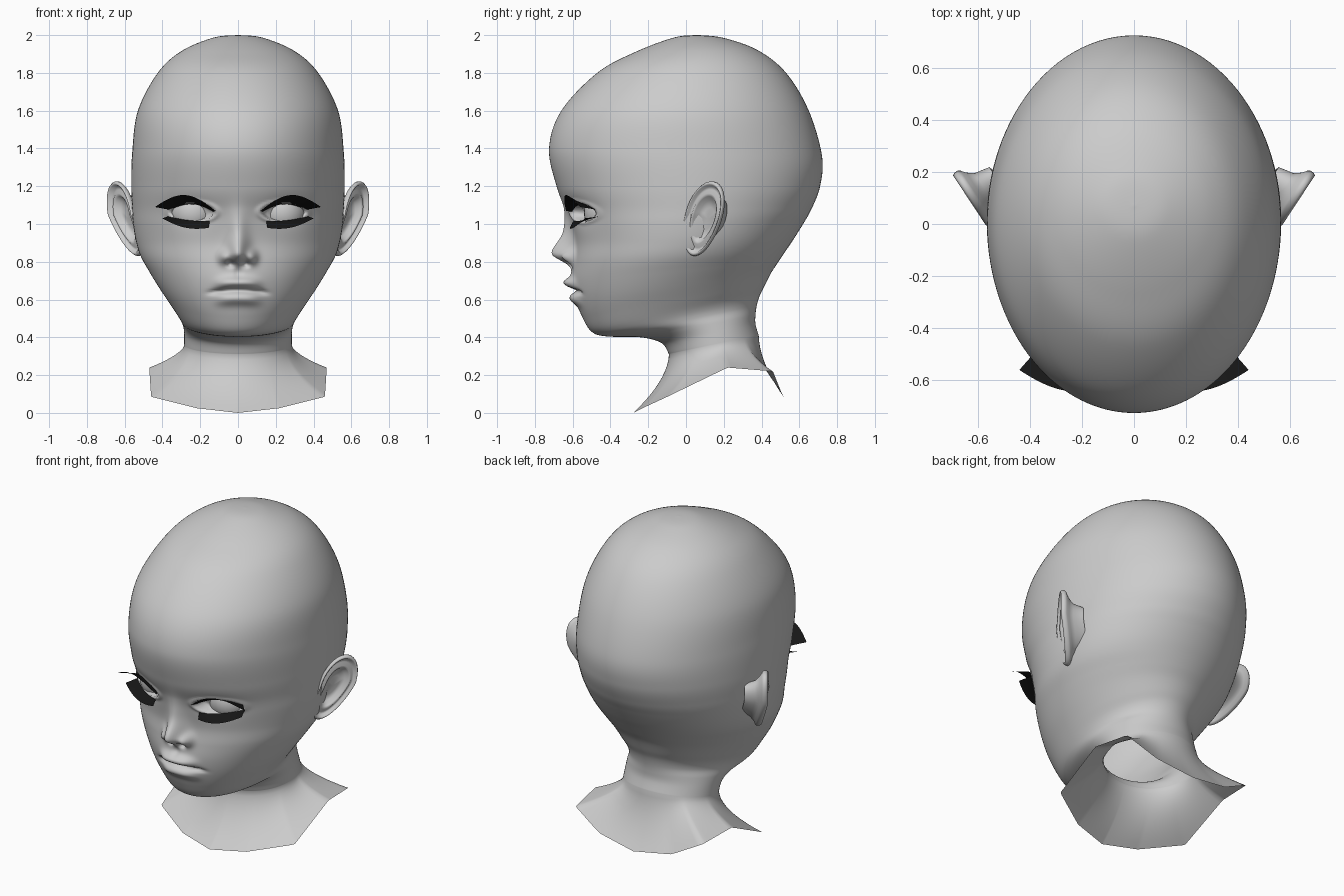
import bpy
import bmesh
import math
from mathutils import Vector

default_cube = bpy.data.objects.get("Cube")
if default_cube:
    bpy.data.objects.remove(default_cube)


def make_material(name, value):
    material = bpy.data.materials.new(name)
    material.use_nodes = True
    colour = (value, value, value, 1.0)
    material.diffuse_color = colour
    shader = material.node_tree.nodes["Principled BSDF"]
    shader.inputs["Base Color"].default_value = colour
    shader.inputs["Roughness"].default_value = 0.6
    return material


skin = make_material("light grey", 0.6)
black = make_material("black", 0.008)


def add_grid(name, rows, material, closed=True, smooth=True):
    """Skin a list of point rows with quads, and weld any collapsed row."""
    bm = bmesh.new()
    grid = [[bm.verts.new(p) for p in row] for row in rows]
    for upper, lower in zip(grid, grid[1:]):
        count = len(upper)
        for i in range(count if closed else count - 1):
            j = (i + 1) % count
            bm.faces.new((upper[i], upper[j], lower[j], lower[i]))
    bmesh.ops.remove_doubles(bm, verts=bm.verts, dist=1e-5)
    bmesh.ops.recalc_face_normals(bm, faces=bm.faces)
    for face in bm.faces:
        face.smooth = smooth
    mesh = bpy.data.meshes.new(name)
    bm.to_mesh(mesh)
    bm.free()
    mesh.materials.append(material)
    obj = bpy.data.objects.new(name, mesh)
    bpy.context.scene.collection.objects.link(obj)
    return obj


def spline(a, b, c, d, t):
    """Smooth curve from b to c, for tuples."""
    return [q + 0.5 * t * (r - p + t * (2 * p - 5 * q + 4 * r - s + t * (3 * (q - r) + s - p)))
            for p, q, r, s in zip(a, b, c, d)]


def bump(value, centre, spread):
    return math.exp(-((value - centre) / spread) ** 2)


def relief(x, z):
    """Forward height of the facial features."""
    side = abs(x)
    # nose bridge, tip, wings and nostrils
    height = 0.03 * bump(x, 0, 0.05) * bump(z, 0.98, 0.1)
    height += 0.113 * bump(x, 0, 0.055) * bump(z, 0.845, 0.09 if z > 0.845 else 0.05)
    height += 0.045 * bump(side, 0.075, 0.028) * bump(z, 0.825, 0.035)
    height -= 0.04 * bump(side, 0.04, 0.018) * bump(z, 0.788, 0.014)
    # muzzle and lips
    lip_z = z + 0.5 * x * x
    lip = math.exp(-(x / 0.11) ** 4)
    height += 0.014 * bump(x, 0, 0.15) * bump(z, 0.7, 0.1)
    height -= 0.01 * bump(x, 0, 0.02) * bump(z, 0.74, 0.03)
    height += 0.042 * lip * bump(lip_z, 0.69, 0.028)
    height -= 0.03 * math.exp(-(x / 0.15) ** 6) * bump(lip_z, 0.648, 0.012)
    height += 0.03 * lip * bump(lip_z, 0.603, 0.03)
    # eye sockets with a lid rim and an almond recess
    almond = ((side - 0.24) / 0.105) ** 2 + ((z - 1.062) / 0.045) ** 2
    height -= 0.02 * bump(side, 0.25, 0.11) * bump(z, 1.06, 0.07)
    height += 0.01 * bump(almond, 1.5, 0.4)
    height -= 0.06 * min(1, max(0, (1.15 - almond) / 0.3))
    return height


# Head and neck sections: front y, front z, back y, back z, half width
sections = [
    (0.07, 2.0, 0.07, 2.0, 0),
    (-0.06, 1.988, 0.2, 1.985, 0.13),
    (-0.27, 1.91, 0.38, 1.92, 0.3),
    (-0.47, 1.8, 0.53, 1.8, 0.425),
    (-0.66, 1.6, 0.65, 1.6, 0.53),
    (-0.725, 1.4, 0.72, 1.36, 0.56),
    (-0.685, 1.2, 0.71, 1.2, 0.565),
    (-0.635, 1.08, 0.665, 1.08, 0.56),
    (-0.61, 1.0, 0.62, 1.0, 0.555),
    (-0.59, 0.9, 0.57, 0.92, 0.54),
    (-0.595, 0.8, 0.53, 0.86, 0.515),
    (-0.595, 0.7, 0.49, 0.8, 0.47),
    (-0.58, 0.6, 0.45, 0.74, 0.42),
    (-0.55, 0.51, 0.415, 0.67, 0.365),
    (-0.5, 0.43, 0.39, 0.62, 0.32),
    (-0.42, 0.405, 0.375, 0.57, 0.3),
    (-0.24, 0.4, 0.368, 0.52, 0.29),
    (-0.13, 0.37, 0.368, 0.47, 0.285),
    (-0.09, 0.31, 0.385, 0.41, 0.285),
]
# Cut edge of the bust: angle from the front, then x, y, z
bust_edge = [
    (0, 0, -0.28, 0), (35, 0.22, -0.23, 0.025), (65, 0.46, -0.1, 0.085),
    (100, 0.47, 0.22, 0.24), (135, 0.44, 0.46, 0.22),
    (155, 0.25, 0.5, 0.12), (180, 0, 0.52, 0.08),
]
SEGMENTS = 160
STEPS = 10
turns = [2 * math.pi * i / SEGMENTS for i in range(SEGMENTS)]
angles = [t - 0.55 * math.sin(t) for t in turns]  # denser towards the face


def section_ring(section):
    yf, zf, yb, zb, width = section
    ring = []
    for angle in angles:
        c = math.cos(angle)
        x = width * math.sin(angle)
        y = (yf + yb + (yf - yb) * c) / 2
        z = (zf + zb + (zf - zb) * c) / 2
        if c > 0 and y < -0.2 and 0.45 < z < 1.3:
            y -= relief(x, z)
        ring.append(Vector((x, y, z)))
    return ring


def edge_point(angle):
    degrees = math.degrees(angle)
    mirror = -1 if degrees > 180 else 1
    degrees = min(degrees, 360 - degrees)
    for a, b in zip(bust_edge, bust_edge[1:]):
        if degrees <= b[0] + 1e-4:
            point = Vector(a[1:]).lerp(Vector(b[1:]), (degrees - a[0]) / (b[0] - a[0]))
            point.x *= mirror
            return point


rings = []
last = len(sections) - 1
for k in range(last):
    around = [sections[min(max(k + n, 0), last)] for n in (-1, 0, 1, 2)]
    rings += [section_ring(spline(*around, i / STEPS)) for i in range(STEPS)]
neck = section_ring(sections[-1])
edge = [edge_point(a) for a in angles]
for i in range(STEPS + 1):
    t = i / STEPS
    ring = []
    for p, q in zip(neck, edge):
        point = p.lerp(q, t ** 1.75)
        point.z = p.z + (q.z - p.z) * t
        ring.append(point)
    rings.append(ring)
add_grid("head_and_neck", rings, skin)

# Ear profile from the bowl out over the rim to the back: scale, outward offset
ear_profile = [
    (0, -0.04), (0.3, -0.045), (0.5, -0.035), (0.6, -0.008), (0.68, 0), (0.78, -0.012),
    (0.86, -0.008), (0.91, 0.01), (0.96, 0.014), (1, 0.004), (1, -0.01), (0.95, -0.02),
    (0.8, -0.035), (0.65, -0.06), (0.55, -0.12),
]


def ear_rows(side):
    rows = []
    for scale, offset in ear_profile:
        row = []
        for i in range(48):
            a = 2 * math.pi * i / 48
            s, c = math.sin(a), math.cos(a)
            y = 0.09 + scale * (0.105 * c * (0.9 + 0.1 * s) + 0.045 * s)
            z = 1.028 + scale * 0.197 * s
            x = 0.555 + 0.66 * y + 0.25 * min(0, z - 1.05)
            row.append((side * (x + 0.82 * offset), y - 0.57 * offset, z))
        rows.append(row)
    return rows


def face_y(x):
    return -0.63 * math.sqrt(1 - (x / 0.555) ** 2) + 0.01


def lash_rows(side, upper):
    """Curved sheet from the lid out to the lash tips."""
    rows = [[], [], []]
    for i in range(25):
        u = i / 24
        arch = math.sin(math.pi * u)
        if upper:
            x = 0.13 + 0.23 * u
            root = Vector((x, face_y(x), 1.065 + 0.01 * u + 0.035 * arch))
            tip = Vector((0.12 + 0.32 * u, -0.635 - 0.02 * arch + 0.075 * u * u,
                          1.07 + 0.02 * u + 0.073 * arch))
        else:
            x = 0.15 + 0.22 * u
            root = Vector((x, face_y(x), 1.015 + 0.025 * u - 0.008 * arch))
            tip = Vector((0.155 + 0.245 * u, -0.615 + 0.08 * u * u,
                          0.98 + 0.05 * u * u - 0.012 * arch))
        middle = root.lerp(tip, 0.5)
        middle.y -= 0.008 * arch
        for row, p in zip(rows, (root, middle, tip)):
            row.append((side * p.x, p.y, p.z))
    return rows


# Paired parts
for side, label in ((1, "left"), (-1, "right")):
    add_grid(label + "_ear", ear_rows(side), skin)
    add_grid(label + "_upper_lash", lash_rows(side, True), black, closed=False)
    add_grid(label + "_lower_lash", lash_rows(side, False), black, closed=False)
    bpy.ops.mesh.primitive_uv_sphere_add(segments=32, ring_count=20, radius=0.125,
                                         location=(side * 0.235, -0.415, 1.06))
    eye = bpy.context.object
    eye.name = label + "_eyeball"
    eye.data.materials.append(skin)
    bpy.ops.object.shade_smooth()
